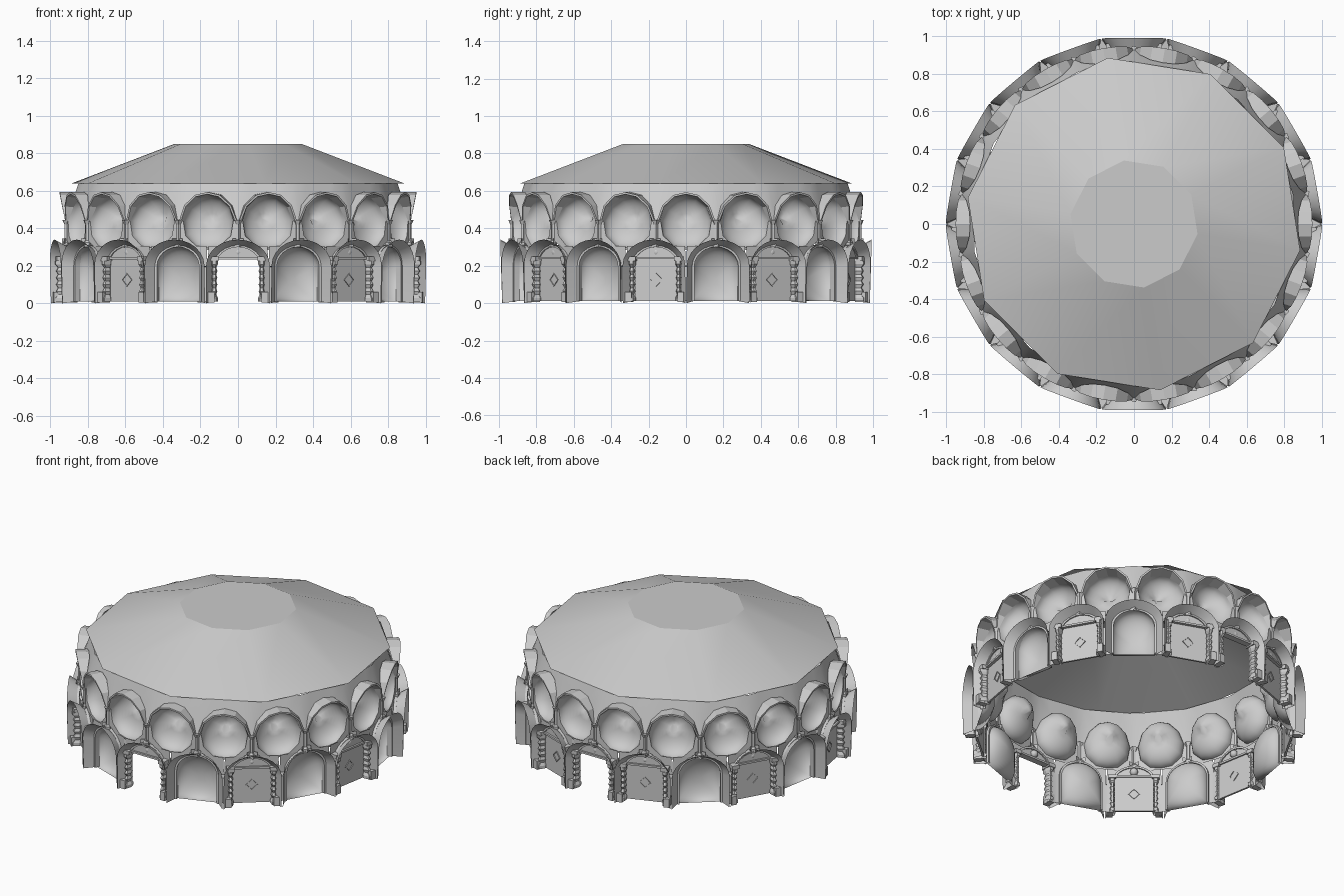
import bpy, bmesh, math
from math import sin, cos, radians, sqrt, tan, pi

cube = bpy.data.objects.get("Cube")
if cube:
    bpy.data.objects.remove(cube)

stone = bpy.data.materials.new("grey stone")
stone.use_nodes = True
GREY = (0.6, 0.6, 0.6, 1)
stone.diffuse_color = GREY
stone.node_tree.nodes["Principled BSDF"].inputs["Base Color"].default_value = GREY

BAYS = 18
STEP = 360 / BAYS
HALF = tan(radians(STEP / 2))
OUTER, INNER = 0.983, 0.92


def place(angle, u, d, z):
    """Point in a bay: u sideways, d outwards from the centre, z up."""
    a = radians(angle)
    return (sin(a) * d + cos(a) * u, -cos(a) * d + sin(a) * u, z)


def skin(bm, angle, rows, closed=False):
    """Join rows of (u, d, z) points with quads."""
    grid = [[bm.verts.new(place(angle, *p)) for p in row] for row in rows]
    n = len(rows[0])
    for a, b in zip(grid, grid[1:]):
        for i in range(n if closed else n - 1):
            j = (i + 1) % n
            bm.faces.new((a[i], a[j], b[j], b[i]))
    return grid


def box(bm, angle, u, d, z0, z1, wide, deep):
    rows = [[(u + sx * wide / 2, d + sy * deep / 2, z)
             for sx, sy in ((-1, -1), (1, -1), (1, 1), (-1, 1))] for z in (z0, z1)]
    grid = skin(bm, angle, rows, True)
    bm.faces.new(grid[0][::-1])
    bm.faces.new(grid[1])


def finish(name, bm, smooth=30):
    bmesh.ops.remove_doubles(bm, verts=bm.verts, dist=0.0005)
    bmesh.ops.recalc_face_normals(bm, faces=bm.faces)
    mesh = bpy.data.meshes.new(name)
    bm.to_mesh(mesh)
    bm.free()
    mesh.materials.append(stone)
    ob = bpy.data.objects.new(name, mesh)
    bpy.context.collection.objects.link(ob)
    bpy.ops.object.select_all(action='DESELECT')
    ob.select_set(True)
    bpy.context.view_layer.objects.active = ob
    bpy.ops.object.shade_smooth_by_angle(angle=radians(smooth))


def arch(w, spring, rise, foot=0.01, n=12):
    curve = [(w * cos(pi * i / n), spring + rise * sin(pi * i / n)) for i in range(n + 1)]
    return [(w, foot)] + curve + [(-w, foot)]


def hollow(bm, angle, outline, mid, depth, face):
    """Rounded niche shrinking from an outline towards its back."""
    rows = []
    for i in range(9):
        t = radians(i * 10)
        rows.append([(u * cos(t), face(z) - depth * sin(t), mid + (z - mid) * cos(t))
                     for u, z in outline])
    grid = skin(bm, angle, rows, True)
    bm.faces.new(grid[-1])


bays = [(k, k * STEP) for k in range(BAYS)]
open_bays = (0, BAYS // 2)
niche_bays = [a for k, a in bays if k % 2 and k not in open_bays]
portal_bays = [a for k, a in bays if k % 2 == 0 or k in open_bays]
door_bays = [a for k, a in bays if k % 2 == 0 and k not in open_bays]
mouth = arch(0.125, 0.19, 0.11)

# Lower arcade: flared vaults whose crowns lean slightly outwards
bm = bmesh.new()
for k, a in bays:
    front = [(u, OUTER + 0.03 * z, z) for u, z in arch(0.17, 0.2, 0.14, 0)]
    back = [(u, INNER, z) for u, z in mouth]
    skin(bm, a, [front, back])
finish("lower_vaults", bm, 40)

# Wall around the vault mouths, and ledges that close the gaps between vaults
bm = bmesh.new()
for k, a in bays:
    edge = []
    for i, (u, z) in enumerate(mouth):
        leg = i < 2 or i > len(mouth) - 3
        edge.append((math.copysign(INNER * HALF, u), INNER, z) if leg
                    else (u * 1.3, INNER, 0.306))
    skin(bm, a, [[(u, INNER, z) for u, z in mouth], edge])
    for s in (-1, 1):
        skin(bm, a, [[(s * 0.125, INNER, 0.195), (s * 0.17, OUTER, 0.2)],
                     [(s * INNER * HALF, INNER, 0.195), (s * OUTER * HALF, OUTER, 0.2)]])
finish("lower_wall", bm)

# Raised arch band at the mouth of each bay
bm = bmesh.new()
for k, a in bays:
    low, high = arch(0.12, 0.195, 0.105), arch(0.132, 0.195, 0.117)
    rows = [[(u, INNER + s * 0.016, z) for u, z in p]
            for p, s in ((low, -1), (low, 1), (high, 1), (high, -1), (low, -1))]
    skin(bm, a, rows)
finish("lower_arch_bands", bm)

bm = bmesh.new()
for a in niche_bays:
    hollow(bm, a, mouth, 0.12, 0.09, lambda z: INNER)
finish("lower_niches", bm, 100)

# Portals: wall above the door, keystone ball, columns and door leaves
bm = bmesh.new()
for a in portal_bays:
    us = [0.125 * cos(pi * i / 12) for i in range(13)]
    for d in (INNER - 0.008, INNER + 0.008):
        skin(bm, a, [[(u, d, 0.24) for u in us],
                     [(u, d, max(0.24, 0.19 + 0.11 * sqrt(max(0, 1 - (u / 0.125) ** 2))))
                      for u in us]])
    box(bm, a, 0, INNER, 0.235, 0.247, 0.23, 0.04)
finish("door_heads", bm)

bm = bmesh.new()
for a in portal_bays:
    made = bmesh.ops.create_uvsphere(bm, u_segments=10, v_segments=6, radius=0.024)
    bmesh.ops.translate(bm, verts=made["verts"], vec=place(a, 0, INNER - 0.012, 0.272))
finish("keystone_balls", bm, 50)

bm = bmesh.new()
for a in portal_bays:
    for side in (-1, 1):
        rows = []
        for i in range(13):
            r = 0.02 if i in (0, 1, 11, 12) else (0.011, 0.017)[i % 2]
            rows.append([(side * 0.127 + r * cos(pi * j / 3), INNER + 0.012 + 2 * r * sin(pi * j / 3),
                          0.01 + 0.018 * i) for j in range(6)])
        grid = skin(bm, a, rows, True)
        bm.faces.new(grid[-1])
        box(bm, a, side * 0.127, INNER + 0.008, 0.226, 0.25, 0.045, 0.07)
        box(bm, a, side * 0.142, INNER + 0.025, 0.005, 0.06, 0.035, 0.06)
finish("portal_columns", bm, 20)

bm = bmesh.new()
for a in door_bays:
    box(bm, a, 0, INNER - 0.005, 0.01, 0.24, 0.23, 0.012)
finish("door_leaves", bm)

bm = bmesh.new()
for a in door_bays:
    for d in (INNER + 0.003, INNER - 0.013):
        rows = [[(r * cos(pi * j / 2), d + off, 0.125 + r * sin(pi * j / 2)) for j in range(4)]
                for r, off in ((0.036, -0.003), (0.036, 0.003), (0.029, 0.003),
                               (0.029, -0.003), (0.036, -0.003))]
        skin(bm, a, rows, True)
finish("door_diamonds", bm)


# Upper arcade
def upper_face(z):
    return 0.915 - 0.34 * max(0, z - 0.45)


def mirrored(half):
    return half + [(-u, z) for u, z in half[-2:0:-1]]


opening = mirrored([(0, 0.573), (0.058, 0.56), (0.11, 0.512), (0.136, 0.44),
                    (0.122, 0.36), (0.065, 0.305), (0, 0.295)])
border = mirrored([(0, 0.64), (0.5, 0.64), (1, 0.64), (1, 0.44),
                   (1, 0.34), (0.5, 0.285), (0, 0.285)])
upper_bays = [a + STEP / 2 for k, a in bays]

bm = bmesh.new()
for a in upper_bays:
    skin(bm, a, [[(u, upper_face(z), z) for u, z in opening],
                 [(f * HALF * upper_face(z), upper_face(z), z) for f, z in border]], True)
finish("upper_wall", bm, 15)

bm = bmesh.new()
for a in upper_bays:
    hollow(bm, a, opening, 0.43, 0.09, upper_face)
finish("upper_niches", bm, 100)

# Projecting hoods that flare outwards over the upper niches
bm = bmesh.new()
crown = opening[-3:] + opening[:4]
for a in upper_bays:
    def ring(scale, out):
        return [(u * scale, (0.922 + 0.22 * (z - 0.44)) if out else upper_face(z),
                 0.44 + (z - 0.44) * scale) for u, z in crown]
    skin(bm, a, [ring(1, False), ring(1.07, True), ring(1.15, True), ring(1.15, False)])
finish("upper_hoods", bm, 15)

# Slim brackets with crossed plates between the upper niches
bm = bmesh.new()
for k, a in bays:
    rows = [[(r * cos(2 * pi * j / 5), 0.928 + r * sin(2 * pi * j / 5), z) for j in range(5)]
            for r, z in ((0.022, 0.3), (0.022, 0.325), (0.012, 0.335), (0.012, 0.42), (0.024, 0.445))]
    grid = skin(bm, a, rows, True)
    bm.faces.new(grid[-1])
    for s in (-1, 1):
        skin(bm, a, [[(-0.03, 0.928 - s * 0.02, z), (0.03, 0.928 + s * 0.02, z)]
                     for z in (0.32, 0.345)])
finish("upper_brackets", bm, 15)

# Roof: ten-sided sloping shell with a flat top
bm = bmesh.new()
rows = [[(r * cos(radians(99 + 36 * j)), -r * sin(radians(99 + 36 * j)), z) for j in range(10)]
        for r, z in ((0.897, 0.64), (0.343, 0.85))]
grid = skin(bm, 0, rows, True)
bm.faces.new(grid[-1])
finish("roof", bm, 17)
